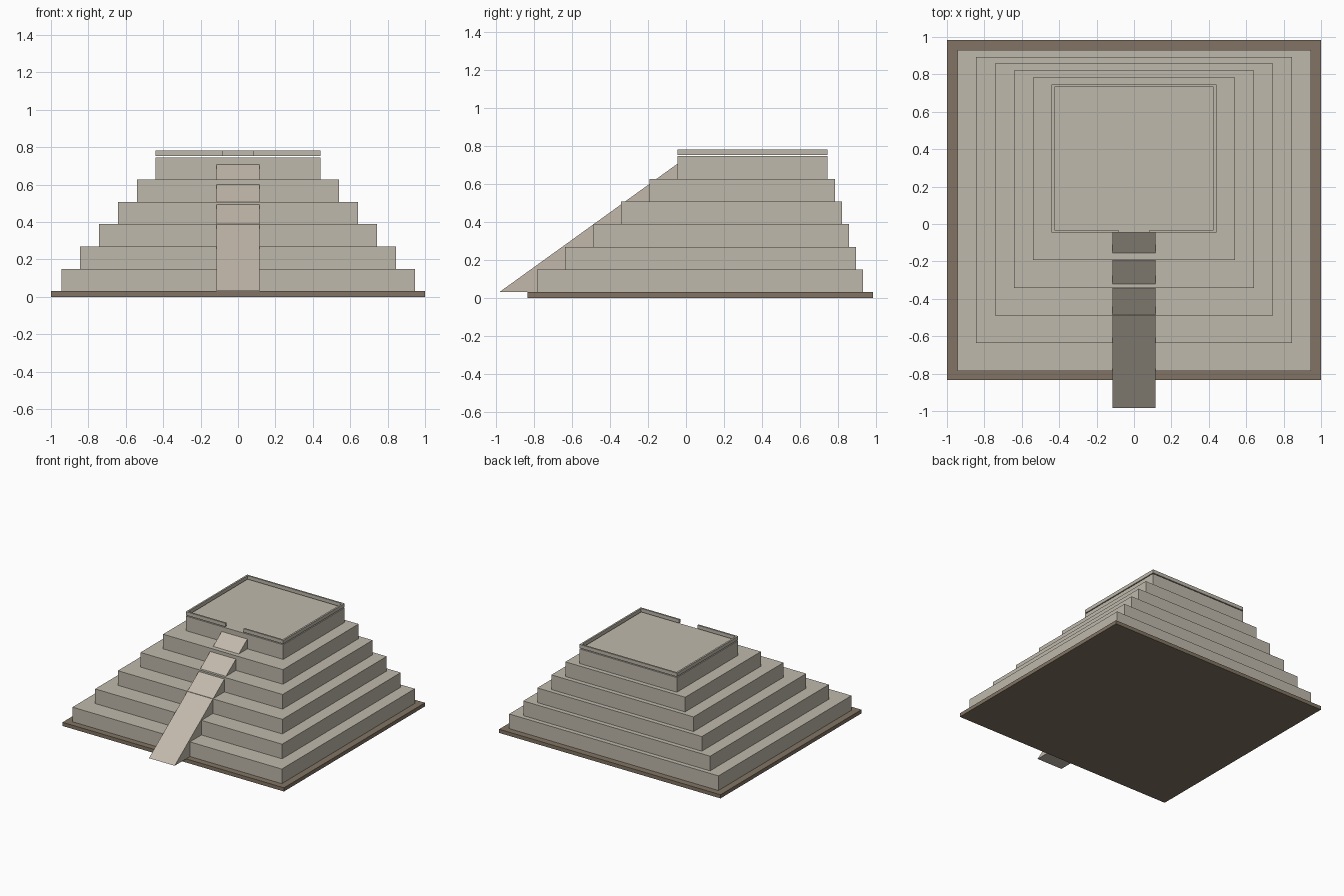
import bpy, bmesh

if "Cube" in bpy.data.objects:
    bpy.data.objects.remove(bpy.data.objects["Cube"])


def material(name, rgb):
    m = bpy.data.materials.new(name)
    m.diffuse_color = (*rgb, 1.0)
    m.use_nodes = True
    m.node_tree.nodes["Principled BSDF"].inputs["Base Color"].default_value = m.diffuse_color
    return m


STONE = material("pale stone", (0.52, 0.485, 0.41))
RAMP = material("warm stone", (0.54, 0.485, 0.41))
EARTH = material("brown earth", (0.22, 0.173, 0.125))


def finish(name, bm, mat):
    bmesh.ops.recalc_face_normals(bm, faces=bm.faces)
    me = bpy.data.meshes.new(name)
    bm.to_mesh(me)
    bm.free()
    me.materials.append(mat)
    ob = bpy.data.objects.new(name, me)
    bpy.context.collection.objects.link(ob)
    return ob


def box(name, x0, x1, y0, y1, z0, z1, mat):
    bm = bmesh.new()
    bmesh.ops.create_cube(bm, size=1)
    for v in bm.verts:
        v.co = (x1 if v.co.x > 0 else x0,
                y1 if v.co.y > 0 else y0,
                z1 if v.co.z > 0 else z0)
    return finish(name, bm, mat)


def prism(name, pts, offset, mat):
    # extrude a closed polygon along an offset vector
    bm = bmesh.new()
    face = bm.faces.new([bm.verts.new(p) for p in pts])
    ext = bmesh.ops.extrude_face_region(bm, geom=[face])
    bmesh.ops.translate(bm, vec=offset,
                        verts=[g for g in ext["geom"] if isinstance(g, bmesh.types.BMVert)])
    return finish(name, bm, mat)


# ground slab
box("base_slab", -1, 1, -0.835, 0.983, 0, 0.03, EARTH)

# six stepped tiers, shrinking more at the front than at the back
H = 0.1193
for i in range(6):
    hx = 0.945 - 0.101 * i
    box(f"tier_{i + 1}", -hx, hx, -0.785 + 0.148 * i, 0.931 - 0.037 * i,
        0.03 + H * i, 0.03 + H * (i + 1), STONE)

# sloping stair ramp on the front
W = 0.116
prism("stair_ramp", [(-W, -0.983, 0.03), (-W, -0.045, 0.03), (-W, -0.045, 0.706)],
      (2 * W, 0, 0), RAMP)

# low parapet around the top, open above the ramp
X, Y0, Y1, T, G = 0.44, -0.045, 0.746, 0.014, 0.083
Z0 = 0.753
outline = [(-G, Y0), (-X, Y0), (-X, Y1), (X, Y1), (X, Y0), (G, Y0),
           (G, Y0 + T), (X - T, Y0 + T), (X - T, Y1 - T),
           (-X + T, Y1 - T), (-X + T, Y0 + T), (-G, Y0 + T)]
prism("top_parapet", [(x, y, Z0) for x, y in outline], (0, 0, 0.029), STONE)
